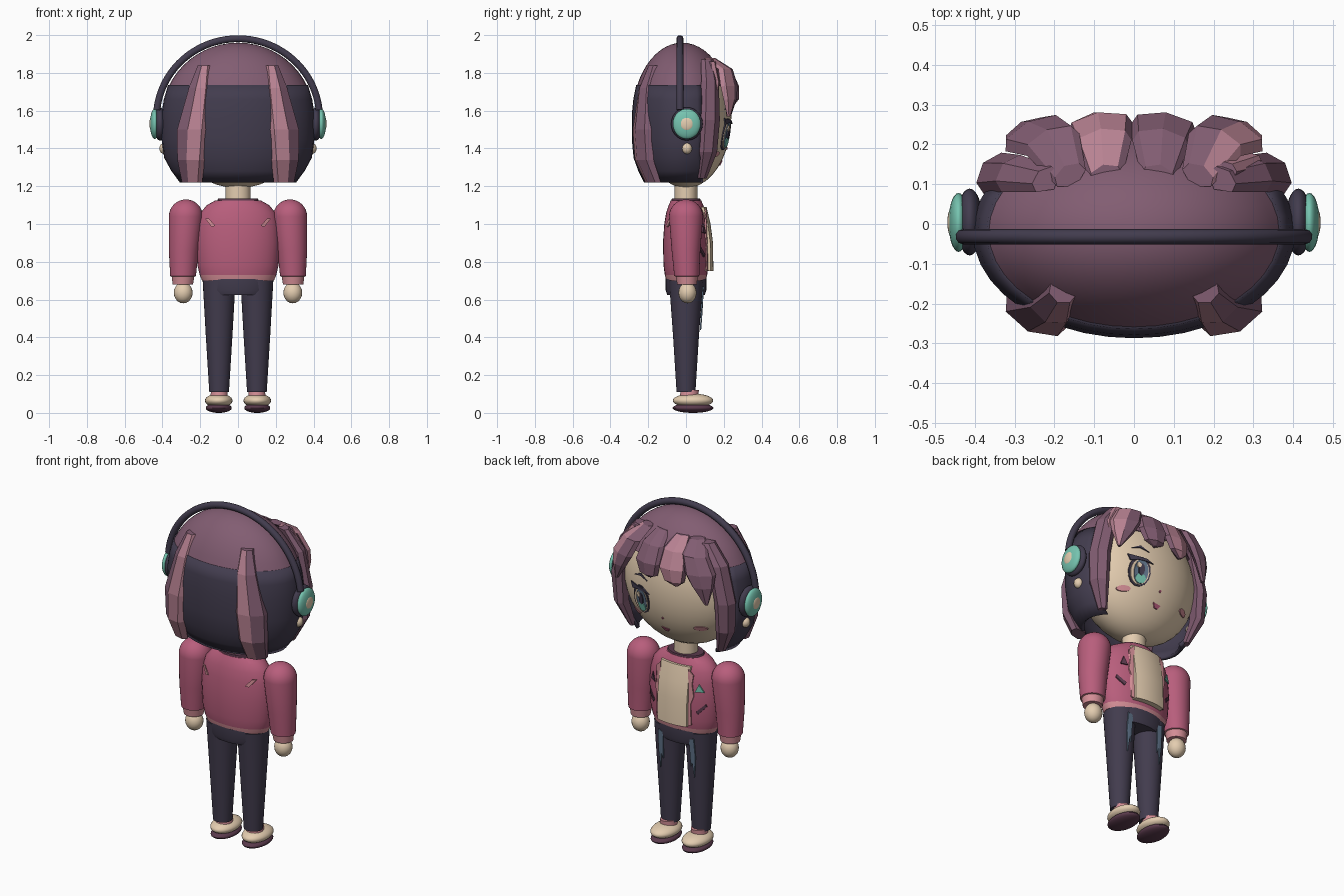
import bpy, bmesh, math
from mathutils import Vector

if "Cube" in bpy.data.objects:
    bpy.data.objects.remove(bpy.data.objects["Cube"])


def material(name, rgb):
    m = bpy.data.materials.new(name)
    m.diffuse_color = [((c / 255 + 0.055) / 1.055) ** 2.4 for c in rgb] + [1]
    m.use_nodes = True
    m.node_tree.nodes["Principled BSDF"].inputs["Base Color"].default_value = m.diffuse_color
    return m


SKIN = material("cream", (228, 205, 176))
HAIR = material("plum hair", (130, 93, 114))
SHINE = material("hair shine", (184, 130, 146))
NAVY = material("dark navy", (66, 60, 78))
PINK = material("jacket pink", (184, 94, 124))
ROSE = material("light rose", (212, 142, 150))
MINT = material("mint", (118, 196, 176))
SOLE = material("dark plum", (90, 58, 76))
SLATE = material("slate blue", (96, 116, 138))


def finish(name, bm, mats, smooth=True):
    bmesh.ops.recalc_face_normals(bm, faces=bm.faces)
    me = bpy.data.meshes.new(name)
    bm.to_mesh(me)
    bm.free()
    for m in mats:
        me.materials.append(m)
    if smooth:
        me.shade_smooth()
        me.set_sharp_from_angle(angle=math.radians(40))
    ob = bpy.data.objects.new(name, me)
    bpy.context.collection.objects.link(ob)
    return ob


def skin_rings(bm, rings, caps=True):
    """Bridge rows of points into a closed tube."""
    rows = [[bm.verts.new(p) for p in r] for r in rings]
    n = len(rows[0])
    for a, b in zip(rows, rows[1:]):
        for i in range(n):
            f = bm.faces.new((a[i], a[(i + 1) % n], b[(i + 1) % n], b[i]))
            f.material_index = 0
            f.tag = False
    if caps:
        bm.faces.new(rows[0])
        bm.faces.new(rows[-1])


def lathe(name, rings, mats, rule=None, segs=32, caps=True):
    """Stack of ellipses, each (z, rx, ry, cx, cy)."""
    bm = bmesh.new()
    skin_rings(bm, [[(cx + rx * math.cos(2 * math.pi * i / segs),
                      cy + ry * math.sin(2 * math.pi * i / segs), z) for i in range(segs)]
                    for z, rx, ry, cx, cy in rings], caps)
    if rule:
        for f in bm.faces:
            f.material_index = rule(f.calc_center_median())
    return finish(name, bm, mats)


def ball(name, loc, size, mat, segs=28):
    bm = bmesh.new()
    bmesh.ops.create_uvsphere(bm, u_segments=segs, v_segments=segs // 2, radius=1)
    for v in bm.verts:
        v.co = Vector(a * b + c for a, b, c in zip(v.co, size, loc))
    return finish(name, bm, [mat])


def strand(name, path, side=1, shine=False):
    """Faceted hair lock; path holds (x, y, z, half width, half depth)."""
    rings = []
    for x, y, z, w, d in path:
        n = Vector((x / 0.16, y / 0.07, 0)).normalized()
        t = Vector((n.y, -n.x, 0))
        ring = []
        for deg in (-10, 35, 90, 145, 190, 270):
            a = math.radians(deg)
            p = Vector((x, y, z)) + t * w * math.cos(a) + n * d * math.sin(a)
            ring.append((p.x * side, p.y, p.z))
        rings.append(ring)
    bm = bmesh.new()
    skin_rings(bm, rings)
    if shine:
        bm.faces.ensure_lookup_table()
        for i in range(len(path) - 1):
            for k in shine:
                bm.faces[i * 6 + k].material_index = 1
    finish(name, bm, [HAIR, SHINE], smooth=False)


def head_y(x, z):
    return 0.24 * math.sqrt(max(0, 1 - (x / 0.37) ** 2 - ((z - 1.565) / 0.375) ** 2))


def torso_y(x, z):
    return 0.122 * math.sqrt(max(0, 1 - (x / 0.22) ** 2)) * min(1, 1 - (z - 0.98) * 0.9)


def leg_y(x, z):
    r = 0.05 + (z - 0.11) * 0.064
    return r * 1.03 * math.sqrt(max(0, 1 - ((abs(x) - 0.1) / r) ** 2))


def plate(name, pts, surf, mat, lift=0.005, back=False):
    """Thin plate laid on a curved surface from (x, z) outline points."""
    s = -1 if back else 1
    bm = bmesh.new()
    skin_rings(bm, [[(x, s * (surf(x, z) + o), z) for x, z in pts] for o in (lift - 0.007, lift)])
    bmesh.ops.triangulate(bm, faces=[f for f in bm.faces if len(f.verts) > 4])
    return finish(name, bm, [mat], smooth=False)


def oval(cx, cz, rx, rz, n=14):
    return [(cx + rx * math.cos(2 * math.pi * i / n), cz + rz * math.sin(2 * math.pi * i / n))
            for i in range(n)]


# Head, neck and collar
ball("head", (0, 0, 1.565), (0.37, 0.24, 0.375), SKIN, 40)
lathe("neck", [(1.09, 0.066, 0.06, 0, 0), (1.24, 0.066, 0.06, 0, 0)], [SKIN])
lathe("collar", [(1.10, 0.12, 0.085, 0, 0), (1.134, 0.105, 0.075, 0, 0)], [SOLE])

# Hair cap: dome on top, dark shell wrapping the back and sides
dome = [(1.56 + 0.4 * math.sin(a), 0.405 * math.cos(a), 0.265 * math.cos(a), 0, -0.02)
        for a in [math.radians(25.2 + 64.5 * i / 10) for i in range(11)]]
lathe("hair_dome", dome, [HAIR], segs=40)
shell = lathe("hair_shell", [(z, 0.405 * r, 0.267 * r, 0, -0.02) for z, r in
              ((1.22, 0.76), (1.28, 0.87), (1.35, 0.965), (1.45, 1), (1.58, 1), (1.66, 0.97), (1.735, 0.915))],
              [NAVY], segs=40, caps=False)
bm = bmesh.new()
bm.from_mesh(shell.data)
bmesh.ops.bisect_plane(bm, geom=bm.verts[:] + bm.edges[:] + bm.faces[:],
                       plane_co=(0, 0.09, 0), plane_no=(0, 1, 0), clear_outer=True)
bm.to_mesh(shell.data)
bm.free()
thick = shell.modifiers.new("thickness", "SOLIDIFY")
thick.thickness = 0.02

# Back and side locks
for s, tag in ((1, "right"), (-1, "left")):
    strand("back_lock_" + tag, [(0.18, -0.17, 1.84, 0.035, 0.03), (0.205, -0.205, 1.72, 0.06, 0.045),
                                (0.245, -0.225, 1.5, 0.088, 0.05), (0.25, -0.215, 1.34, 0.08, 0.05),
                                (0.243, -0.17, 1.22, 0.06, 0.04)], s, (0, 1))
    strand("side_lock_" + tag, [(0.22, 0.11, 1.87, 0.04, 0.03), (0.30, 0.125, 1.76, 0.055, 0.04),
                                (0.345, 0.125, 1.55, 0.06, 0.045), (0.34, 0.115, 1.38, 0.055, 0.04),
                                (0.29, 0.085, 1.24, 0.025, 0.02)], s)
strand("side_shine", [(0.235, 0.135, 1.86, 0.025, 0.02), (0.295, 0.15, 1.75, 0.03, 0.03),
                      (0.31, 0.155, 1.66, 0.01, 0.01)], 1, (1, 2))

# Fringe
fringe = [(-1, 0.16, 0.25, 0.29, 0.225, 1.56, 0.085, False), (-1, 0.07, 0.085, 0.11, 0.245, 1.63, 0.085, (1, 2)),
          (1, 0.06, 0.075, 0.06, 0.245, 1.64, 0.085, False), (1, 0.16, 0.25, 0.29, 0.225, 1.57, 0.085, (0, 1))]
for i, (s, x0, x1, x2, y, z, w, shine) in enumerate(fringe):
    strand("fringe_%d" % (i + 1), [(x0, 0.12, 1.88, w * 0.5, 0.03), ((x0 + x1) / 2, 0.205, 1.82, w * 0.85, 0.035),
                                   (x1, y, 1.73, w, 0.036), ((x1 + x2) / 2, y + 0.005, 1.66, w * 0.7, 0.03),
                                   (x2, y, z, w * 0.12, 0.012)], s, shine)

# Face: one visible eye, brow, cheeks, nose and mouth
plate("eye_outline", oval(0.14, 1.475, 0.062, 0.085), head_y, NAVY, 0.005)
plate("eye_white", oval(0.14, 1.47, 0.052, 0.072), head_y, SKIN, 0.007)
plate("iris", oval(0.135, 1.472, 0.04, 0.07), head_y, SLATE, 0.009)
plate("iris_glow", oval(0.135, 1.432, 0.029, 0.027), head_y, MINT, 0.011)
plate("pupil", oval(0.135, 1.482, 0.016, 0.034), head_y, NAVY, 0.012)
plate("eye_sparkle", oval(0.152, 1.505, 0.012, 0.016, 8), head_y, SKIN, 0.014)
plate("upper_lash", [(0.07, 1.53), (0.11, 1.55), (0.16, 1.553), (0.215, 1.56), (0.20, 1.525),
                     (0.16, 1.535), (0.11, 1.535)], head_y, NAVY, 0.012)
plate("brow", [(0.09, 1.60), (0.14, 1.615), (0.19, 1.605), (0.14, 1.63)], head_y, NAVY)
for s, tag in ((1, "right"), (-1, "left")):
    plate("cheek_" + tag, oval(0.205 * s, 1.37, 0.034, 0.015), head_y, ROSE)
plate("nose", oval(0, 1.40, 0.006, 0.007, 6), head_y, PINK)
plate("mouth", [(-0.025, 1.33), (0.025, 1.335), (0.01, 1.312), (-0.01, 1.31)], head_y, PINK)

# Headphones
cv = bpy.data.curves.new("headband", "CURVE")
cv.dimensions = "3D"
cv.bevel_depth = 0.019
cv.bevel_resolution = 3
cv.use_fill_caps = True
sp = cv.splines.new("POLY")
sp.points.add(40)
for i, p in enumerate(sp.points):
    a = math.radians(6 + 168 * i / 40)
    p.co = (0.432 * math.cos(a), -0.032, 1.56 + 0.421 * math.sin(a), 1)
cv.materials.append(NAVY)
bpy.context.collection.objects.link(bpy.data.objects.new("headband", cv))
for s, tag in ((1, "right"), (-1, "left")):
    ball("ear_pad_" + tag, (0.413 * s, 0.005, 1.53), (0.033, 0.084, 0.088), NAVY)
    ball("ear_cup_" + tag, (0.441 * s, 0.004, 1.53), (0.025, 0.074, 0.08), MINT)
    ball("ear_cup_centre_" + tag, (0.458 * s, 0.004, 1.53), (0.011, 0.037, 0.038), SKIN)
    ball("ear_bead_" + tag, (0.39 * s, 0.005, 1.40), (0.026, 0.027, 0.03), SKIN, 16)

# Jacket with pale hem
lathe("jacket", [(0.70, 0.19, 0.105, 0, 0), (0.73, 0.203, 0.112, 0, 0), (0.78, 0.214, 0.119, 0, 0),
                 (0.9, 0.221, 0.122, 0, 0), (1.0, 0.215, 0.115, 0, 0), (1.06, 0.198, 0.105, 0, 0),
                 (1.10, 0.165, 0.092, 0, 0), (1.125, 0.12, 0.08, 0, 0)],
      [PINK, ROSE], lambda c: int(c.z < 0.725))

# Shirt front: curved slab with rose lapels
bm = bmesh.new()
cols = [-0.095 + 0.19 * i / 8 for i in range(9)]
outline = [(x, 0.145 - 1.6 * x * x) for x in cols] + [(x, 0.07) for x in reversed(cols)]
skin_rings(bm, [[(x, y - dy, z) for x, y in outline] for z, dy in
                ((0.75, 0), (0.90, 0.002), (1.0, 0.015), (1.09, 0.036))])
finish("shirt_front", bm, [SKIN])
for s, tag in ((1, "right"), (-1, "left")):
    plate("lapel_" + tag, [(x * s, z) for x, z in ((0.09, 0.75), (0.112, 0.76), (0.108, 0.88), (0.125, 0.93),
                           (0.115, 1.0), (0.12, 1.05), (0.09, 1.08))], torso_y, ROSE, 0.008)
    plate("back_slash_" + tag, [(x * s, z) for x, z in ((0.175, 1.03), (0.155, 1.03), (0.12, 0.99), (0.14, 0.985))],
          torso_y, ROSE, 0.007, back=True)
    plate("front_slash_" + tag, [(x * s, z) for x, z in ((0.135, 0.84), (0.145, 0.825), (0.185, 0.87), (0.18, 0.885))],
          torso_y, SOLE, 0.006)
plate("patch_triangle", [(-0.13, 0.955), (-0.175, 0.955), (-0.15, 1.0)], torso_y, MINT, 0.008)
plate("patch_zigzag", [(0.13, 0.95), (0.165, 0.955), (0.15, 1.0)], torso_y, SOLE, 0.008)

# Arms, hands, legs and shoes
lathe("hips", [(0.625, 0.165, 0.1, 0, 0), (0.65, 0.183, 0.108, 0, 0), (0.71, 0.186, 0.108, 0, 0)], [NAVY])
for s, tag in ((1, "right"), (-1, "left")):
    arm = [(0.68, 0.054, 0.052, 0.292 * s, 0.005), (0.722, 0.06, 0.058, 0.291 * s, 0.004),
           (0.724, 0.068, 0.066, 0.291 * s, 0.004), (0.86, 0.079, 0.076, 0.287 * s, 0)]
    for i in range(8):
        a = math.radians(11.5 * i)
        r = 0.09 * math.cos(a)
        arm.append((1.04 + 0.09 * math.sin(a), r, r, 0.276 * s, 0))
    lathe("sleeve_" + tag, arm, [PINK, ROSE], lambda c: int(c.z < 0.723))
    ball("hand_" + tag, (0.29 * s, 0.008, 0.636), (0.05, 0.048, 0.056), SKIN, 20)
    lathe("leg_" + tag, [(0.11, 0.052, 0.05, 0.1 * s, 0), (0.4, 0.07, 0.068, 0.1 * s, 0),
                         (0.70, 0.087, 0.09, 0.1 * s, 0)], [NAVY])
    plate("jeans_wear_" + tag, [(x * s, z) for x, z in ((0.085, 0.66), (0.115, 0.67), (0.12, 0.56), (0.11, 0.44),
                                (0.10, 0.53), (0.09, 0.50))], leg_y, SLATE, 0.008)
    lathe("sock_" + tag, [(0.07, 0.048, 0.05, 0.1 * s, 0.015), (0.122, 0.042, 0.048, 0.1 * s, 0.02)], [ROSE])
    ball("shoe_" + tag, (0.102 * s, 0.037, 0.065), (0.073, 0.107, 0.037), SKIN)
    ball("sole_" + tag, (0.102 * s, 0.037, 0.026), (0.069, 0.108, 0.026), SOLE)
